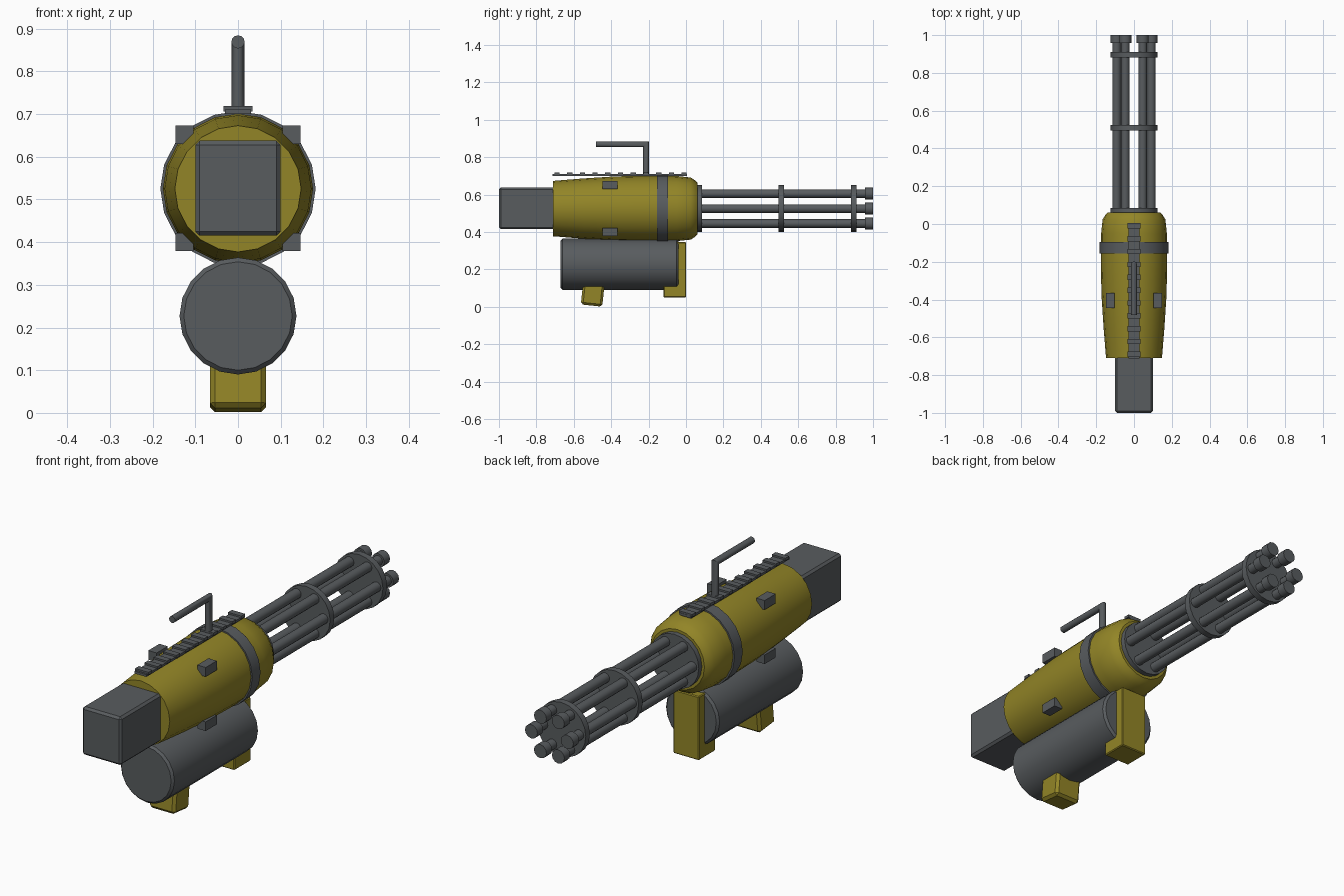
import bpy, bmesh, math
from mathutils import Matrix

if "Cube" in bpy.data.objects:
    bpy.data.objects.remove(bpy.data.objects["Cube"])

AXIS_Z = 0.525  # height of the body and barrel axis


def material(name, rgb):
    m = bpy.data.materials.new(name)
    m.diffuse_color = (*rgb, 1)
    m.use_nodes = True
    m.node_tree.nodes["Principled BSDF"].inputs["Base Color"].default_value = m.diffuse_color
    return m


YELLOW = material("olive yellow", (0.29, 0.235, 0.02))
GREY = material("gunmetal grey", (0.098, 0.107, 0.114))


def finish(name, bm, mat, smooth=True):
    bmesh.ops.recalc_face_normals(bm, faces=bm.faces)
    me = bpy.data.meshes.new(name)
    bm.to_mesh(me)
    bm.free()
    me.materials.append(mat)
    if smooth:
        me.shade_smooth()
        me.set_sharp_from_angle(angle=math.radians(35))
    ob = bpy.data.objects.new(name, me)
    bpy.context.collection.objects.link(ob)
    return ob


def loft(bm, rings):
    """Skin a list of closed rings and cap both ends."""
    loops = [[bm.verts.new(p) for p in ring] for ring in rings]
    n = len(loops[0])
    for a, b in zip(loops, loops[1:]):
        for i in range(n):
            j = (i + 1) % n
            bm.faces.new((a[i], a[j], b[j], b[i]))
    bm.faces.new(loops[0])
    bm.faces.new(loops[-1])


def turned(name, profile, mat, x=0, z=AXIS_Z, sides=20):
    """Round part along y from (y, radius) pairs."""
    bm = bmesh.new()
    angles = [math.tau * i / sides for i in range(sides)]
    loft(bm, [[(x + r * math.cos(a), y, z + r * math.sin(a)) for a in angles]
              for y, r in profile])
    return finish(name, bm, mat)


def box(name, xr, yr, zr, mat, bevel=0.0, tilt=0.0):
    bm = bmesh.new()
    bmesh.ops.create_cube(bm, size=1)
    lo_hi = (xr, yr, zr)
    size = [b - a for a, b in lo_hi]
    mid = [(a + b) / 2 for a, b in lo_hi]
    bm.transform(Matrix.Translation(mid) @ Matrix.Rotation(tilt, 4, 'X')
                 @ Matrix.Diagonal((*size, 1)))
    if bevel:
        bmesh.ops.bevel(bm, geom=bm.edges[:], offset=bevel, segments=1, affect='EDGES')
    return finish(name, bm, mat, smooth=False)


# main housing, its clamp band and the rear motor block
turned("housing", [(-0.71, 0.148), (-0.55, 0.161), (-0.38, 0.172), (-0.2, 0.176),
                   (-0.05, 0.174), (0.025, 0.166), (0.05, 0.15), (0.062, 0.138)], YELLOW)
turned("clamp_band", [(-0.155, 0.182), (-0.095, 0.182)], GREY)
box("motor_block", (-0.1, 0.1), (-1.0, -0.69), (0.415, 0.638), GREY, bevel=0.01)

# ammunition drum
turned("drum", [(-0.67, 0.127), (-0.66, 0.137), (-0.05, 0.137), (-0.04, 0.127)],
       GREY, z=0.227)

# front and rear feet
box("front_foot", (-0.066, 0.066), (-0.12, 0.0), (0.05, 0.345), YELLOW, bevel=0.004)
box("rear_foot", (-0.066, 0.066), (-0.553, -0.438), (0.006, 0.19), YELLOW,
    bevel=0.012, tilt=math.radians(-6))

# six barrels with muzzle collars
for i in range(6):
    a = math.tau * i / 6
    x, z = 0.092 * math.cos(a), AXIS_Z + 0.092 * math.sin(a)
    turned(f"barrel_{i + 1}", [(0.05, 0.023), (0.97, 0.023)], GREY, x, z, 12)
    turned(f"muzzle_{i + 1}", [(0.958, 0.032), (1.0, 0.032)], GREY, x, z, 12)

# plates holding the barrels
for i, y in enumerate((0.07, 0.51, 0.896)):
    turned(f"barrel_plate_{i + 1}", [(y - 0.015, 0.125), (y + 0.015, 0.125)], GREY)

# top rail with teeth
box("rail", (-0.03, 0.03), (-0.713, 0.005), (0.7, 0.711), GREY)
for i in range(11):
    y = -0.69 + i * 0.068
    box(f"rail_tooth_{i + 1}", (-0.034, 0.034), (y - 0.014, y + 0.014), (0.706, 0.719), GREY)

# side lugs, four around the housing
for side, sx in (("left", -1), ("right", 1)):
    for level, zr in (("upper", (0.63, 0.673)), ("lower", (0.379, 0.421))):
        box(f"{level}_{side}_lug", sorted((sx * 0.104, sx * 0.147)),
            (-0.446, -0.365), zr, GREY)

# bent carry handle with a mitred corner
bm = bmesh.new()
ring = [(0.0155 * math.cos(math.tau * i / 12), 0.0155 * math.sin(math.tau * i / 12))
        for i in range(12)]
loft(bm, [[(x, d - 0.214, 0.705) for x, d in ring],
          [(x, d - 0.214, 0.869 + d) for x, d in ring],
          [(x, -0.482, 0.869 + d) for x, d in ring]])
finish("carry_handle", bm, GREY)
